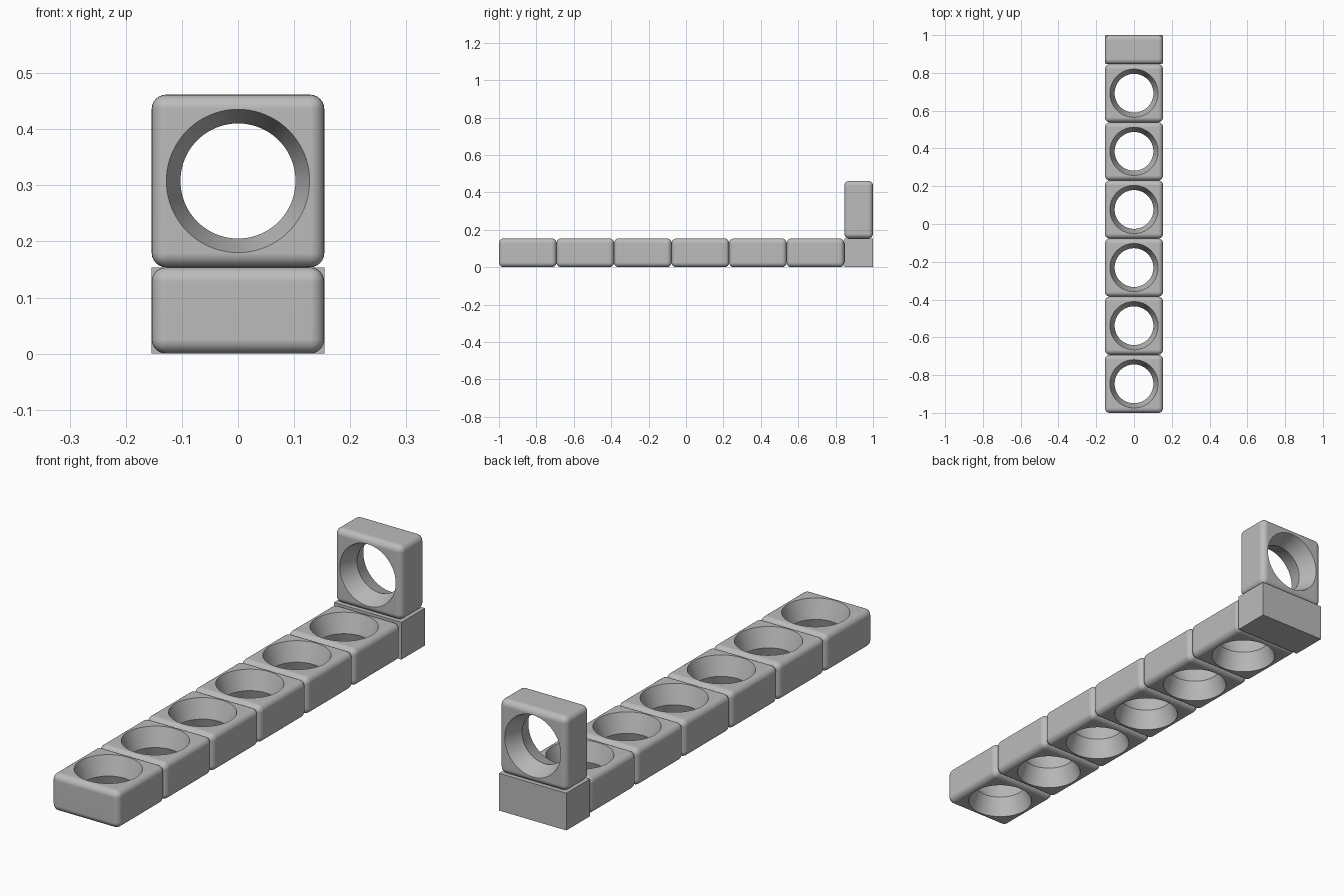
import bpy, bmesh, math
from mathutils import Matrix

if "Cube" in bpy.data.objects:
    bpy.data.objects.remove(bpy.data.objects["Cube"], do_unlink=True)

W = 2 / 6.5        # block width
T = W / 2          # block thickness
ROUND = W / 12     # edge rounding
COUNT = 6          # blocks lying in the row

grey = bpy.data.materials.new("plain_grey")
grey.use_nodes = True
colour = (0.5, 0.5, 0.5, 1)
grey.diffuse_color = colour
grey.node_tree.nodes["Principled BSDF"].inputs["Base Color"].default_value = colour


def add_object(name, mesh):
    obj = bpy.data.objects.new(name, mesh)
    bpy.context.collection.objects.link(obj)
    return obj


def box_mesh(name, rounding=0):
    bm = bmesh.new()
    bmesh.ops.create_cube(bm, size=1)
    bmesh.ops.scale(bm, vec=(W, W, T), verts=bm.verts)
    if rounding:
        bmesh.ops.bevel(bm, geom=bm.edges[:], offset=rounding, segments=6,
                        profile=0.5, affect='EDGES')
    mesh = bpy.data.meshes.new(name)
    bm.to_mesh(mesh)
    bm.free()
    mesh.materials.append(grey)
    return mesh


def hourglass_mesh(waist, mouth, half, steps=80):
    # Two flared cones meeting at a narrow waist, capped at both ends
    bm = bmesh.new()
    rings = []
    for r, z in ((mouth, -half), (waist, 0), (mouth, half)):
        rings.append([bm.verts.new((r * math.cos(a), r * math.sin(a), z))
                      for a in (math.tau * i / steps for i in range(steps))])
    for low, high in zip(rings, rings[1:]):
        for i in range(steps):
            j = (i + 1) % steps
            bm.faces.new((low[i], low[j], high[j], high[i]))
    bm.faces.new(rings[0][::-1])
    bm.faces.new(rings[-1])
    mesh = bpy.data.meshes.new("hole_cutter")
    bm.to_mesh(mesh)
    bm.free()
    mesh.materials.append(grey)
    return mesh


# Rounded block with a flared hole, cut once and shared by all blocks
waist, mouth = W / 3, W / 2 - ROUND - 0.0005
stretch = 1.2
cutter = add_object("hole_cutter", hourglass_mesh(
    waist, waist + (mouth - waist) * stretch, T / 2 * stretch))
cutter.hide_render = True
blank = add_object("blank", box_mesh("blank", ROUND))
cut = blank.modifiers.new("hole", 'BOOLEAN')
cut.operation = 'DIFFERENCE'
cut.solver = 'EXACT'
cut.object = cutter
bpy.context.view_layer.update()
ring_mesh = bpy.data.meshes.new_from_object(
    blank.evaluated_get(bpy.context.evaluated_depsgraph_get()))
ring_mesh.name = "ring_block"
for helper in (blank, cutter):
    bpy.data.objects.remove(helper, do_unlink=True)
for face in ring_mesh.polygons:
    face.use_smooth = True
ring_mesh.set_sharp_from_angle(angle=math.radians(25))


def ring_block(name, location, upright=False):
    obj = add_object(name, ring_mesh)
    obj.matrix_world = Matrix.Translation(location) @ Matrix.Rotation(
        math.pi / 2 if upright else 0, 4, 'X')
    weighted = obj.modifiers.new("flat_faces", 'WEIGHTED_NORMAL')
    weighted.keep_sharp = True


# Row of blocks lying flat
for i in range(COUNT):
    ring_block(f"row_block_{i + 1}", (0, -1 + W * (i + 0.5), T / 2))

# Sharp-edged base block at the back, with one ring block standing on it
back_y = 1 - T / 2
base = add_object("base_block", box_mesh("base_block"))
base.data.transform(Matrix.Diagonal((1, T / W, 1, 1)))
base.location = (0, back_y, T / 2)
ring_block("upright_block", (0, back_y, T + W / 2), upright=True)
